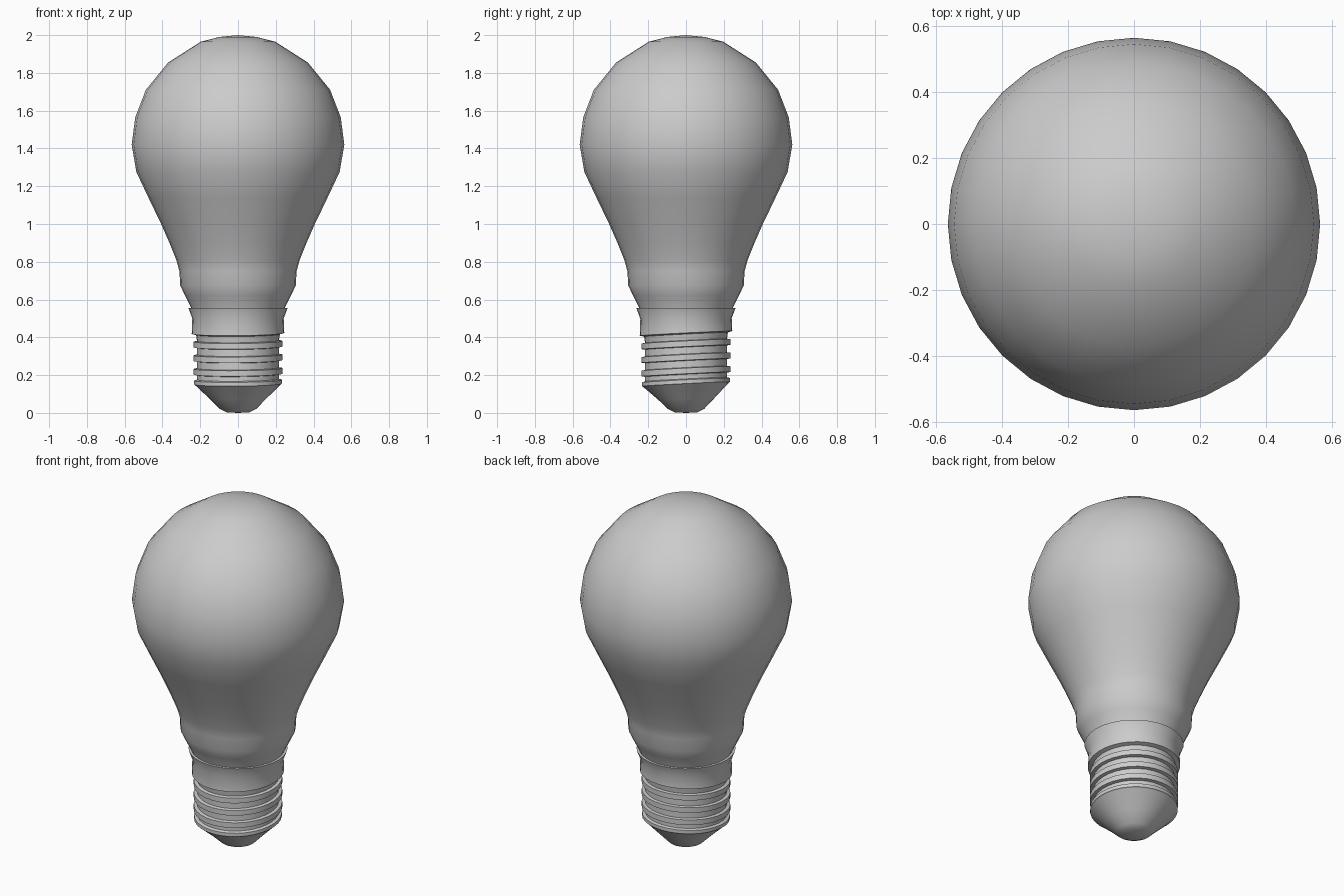
import bpy, math

if "Cube" in bpy.data.objects:
    bpy.data.objects.remove(bpy.data.objects["Cube"])

SIDES = 32


def tilt(x, y, z):
    # the screw rings lean slightly; fade the lean out at the rim and the tip
    fade = min(1, max(0, (z - 0.03) / 0.12), max(0, (0.52 - z) / 0.09))
    return 0.05 * y * fade + 0.01 * x * fade


def lathe(name, profile, angle, lean=False):
    """Revolve an (r, z) profile, listed bottom to top, about z."""
    verts, faces, rings = [], [], []
    for r, z in profile:
        start = len(verts)
        if r == 0:
            verts.append((0, 0, z))
            rings.append([start] * SIDES)
            continue
        for i in range(SIDES):
            a = 2 * math.pi * i / SIDES
            x, y = r * math.cos(a), r * math.sin(a)
            verts.append((x, y, z + (tilt(x, y, z) if lean else 0)))
        rings.append(list(range(start, start + SIDES)))
    for low, high in zip(rings, rings[1:]):
        for i in range(SIDES):
            j = (i + 1) % SIDES
            quad = [low[i], low[j], high[j], high[i]]
            faces.append(list(dict.fromkeys(quad)))
    mesh = bpy.data.meshes.new(name)
    mesh.from_pydata(verts, [], faces)
    obj = bpy.data.objects.new(name, mesh)
    bpy.context.collection.objects.link(obj)
    bpy.ops.object.select_all(action='DESELECT')
    obj.select_set(True)
    bpy.context.view_layer.objects.active = obj
    bpy.ops.object.shade_smooth_by_angle(angle=math.radians(angle))
    return obj


# Glass envelope
lathe("glass_bulb", [
    (0.235, 0.50), (0.25, 0.56), (0.28, 0.62), (0.306, 0.675), (0.31, 0.75),
    (0.327, 0.81), (0.363, 0.90), (0.407, 1.0), (0.472, 1.135), (0.538, 1.275),
    (0.563, 1.42), (0.544, 1.565), (0.488, 1.71), (0.37, 1.855),
    (0.197, 1.965), (0.1, 1.99), (0, 2.0)], 60)

# Screw cap: ridges and grooves, then the flared collar
cap = [(0.225, 0.148), (0.233, 0.153), (0.233, 0.173), (0.217, 0.178)]
for k in range(3):
    z = 0.22 + 0.072 * k
    cap += [(0.217, z - 0.018), (0.235, z - 0.015),
            (0.235, z + 0.015), (0.217, z + 0.018)]
cap += [(0.222, 0.415), (0.245, 0.421), (0.242, 0.50),
        (0.263, 0.556), (0.249, 0.556)]
lathe("screw_cap", cap, 30, lean=True)

# Contact tip
lathe("contact_tip", [
    (0, 0), (0.06, 0.003), (0.095, 0.02), (0.15, 0.075), (0.228, 0.15)],
    40, lean=True)
